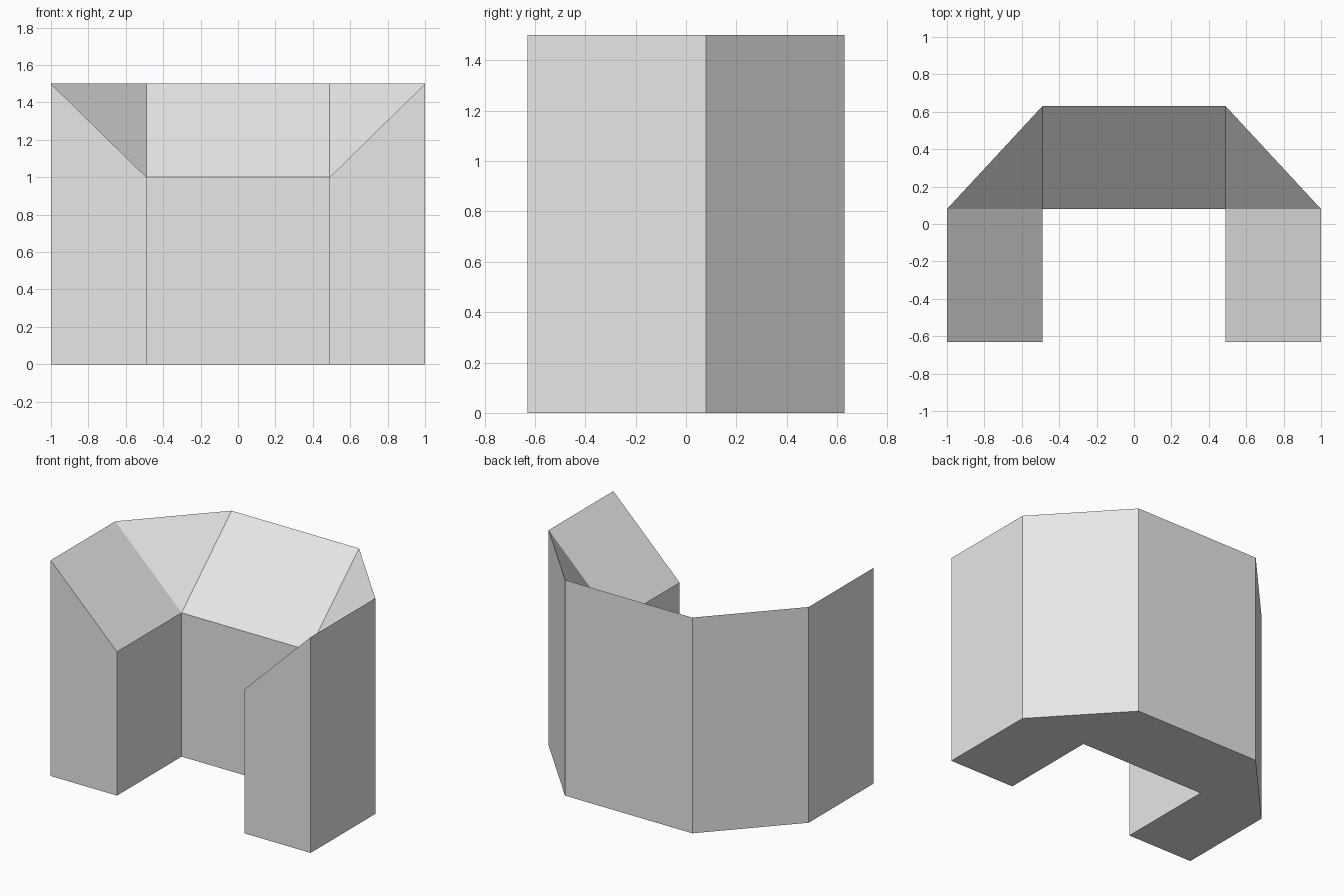
import bpy
import bmesh

cube = bpy.data.objects.get("Cube")
if cube:
    bpy.data.objects.remove(cube, do_unlink=True)

# Single plain colour
grey = bpy.data.materials.new("light_grey")
grey.use_nodes = True
colour = (0.8, 0.8, 0.8, 1)
grey.diffuse_color = colour
grey.node_tree.nodes["Principled BSDF"].inputs["Base Color"].default_value = colour

OUTER_HEIGHT, INNER_HEIGHT = 1.5, 1.0
FRONT, ELBOW, BACK = -0.63, 0.08, 0.63
WIDE, NARROW = 1.0, 0.49

# Plan outlines, running from the right arm round the back to the left arm
outer_half = [(-WIDE, FRONT), (-WIDE, ELBOW), (-NARROW, BACK)]
inner_half = [(-NARROW, FRONT), (-NARROW, ELBOW)]


def mirrored(half):
    return half + [(-x, y) for x, y in reversed(half)]


bm = bmesh.new()


def edge_loop(outline, height):
    return [bm.verts.new((x, y, height)) for x, y in outline]


outer, inner = mirrored(outer_half), mirrored(inner_half)
outer_low, outer_top = edge_loop(outer, 0), edge_loop(outer, OUTER_HEIGHT)
inner_low, inner_top = edge_loop(inner, 0), edge_loop(inner, INNER_HEIGHT)

# Upright walls all round the outline
low = outer_low + inner_low[::-1]
top = outer_top + inner_top[::-1]
for i in range(len(low)):
    j = (i + 1) % len(low)
    bm.faces.new((low[i], low[j], top[j], top[i]))

# Flat underside
bm.faces.new(low[::-1])

# Top sloping down to the inside: arms, corner triangles and back
o, n = outer_top, inner_top
for face in ((o[0], o[1], n[1], n[0]), (o[1], o[2], n[1]),
             (o[2], o[3], n[2], n[1]), (o[3], o[4], n[2]),
             (o[4], o[5], n[3], n[2])):
    bm.faces.new(face)

bmesh.ops.recalc_face_normals(bm, faces=bm.faces)
mesh = bpy.data.meshes.new("sloped_surround")
bm.to_mesh(mesh)
bm.free()
mesh.materials.append(grey)
surround = bpy.data.objects.new("sloped_surround", mesh)
bpy.context.collection.objects.link(surround)
